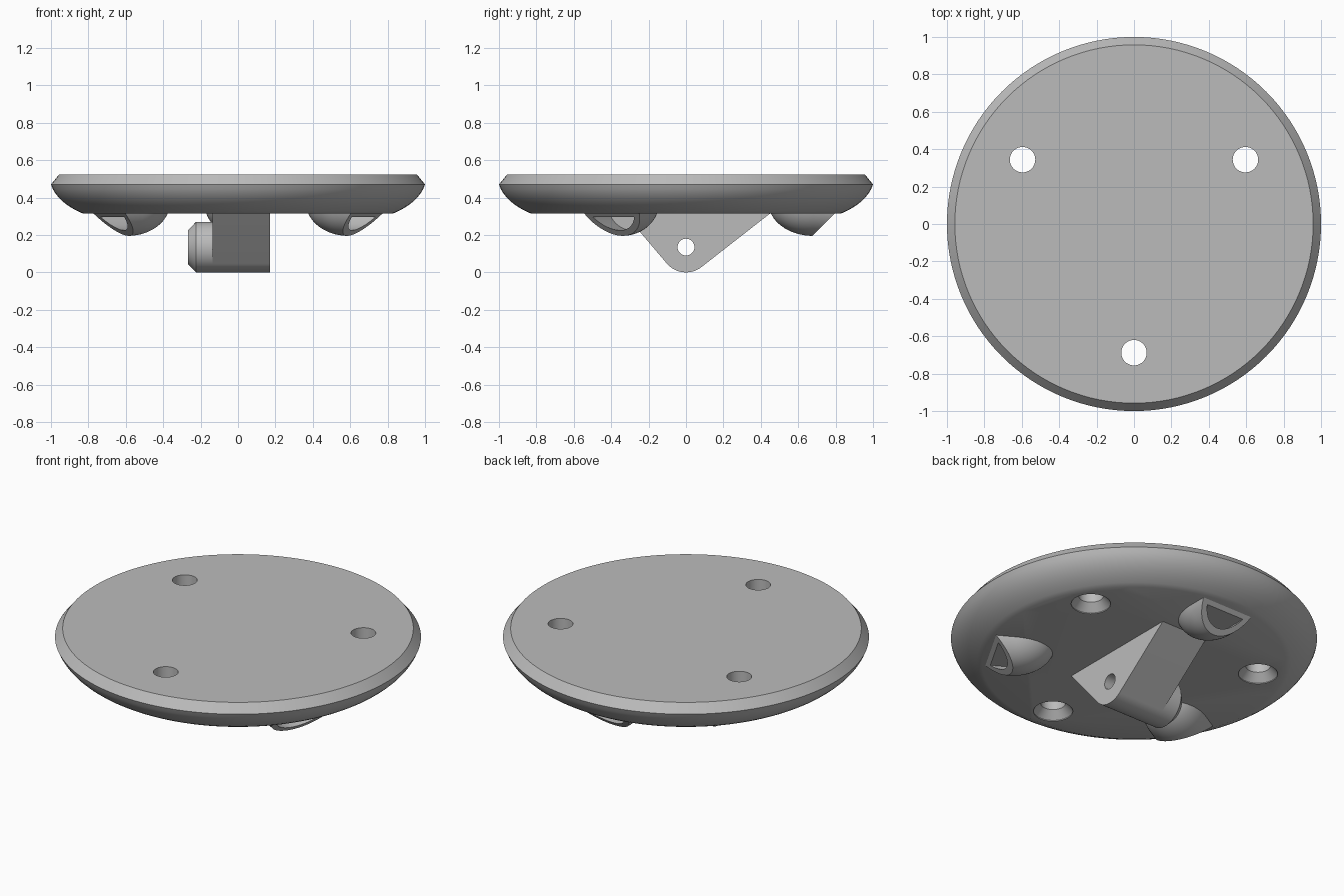
import bpy
import bmesh
from math import radians, sin, cos, pi, atan2, acos, hypot, sqrt
from mathutils import Matrix, Vector

default = bpy.data.objects.get("Cube")
if default:
    bpy.data.objects.remove(default, do_unlink=True)

grey = bpy.data.materials.new("plain grey")
grey.use_nodes = True
COLOUR = (0.5, 0.5, 0.5, 1)
grey.diffuse_color = COLOUR
grey.node_tree.nodes["Principled BSDF"].inputs["Base Color"].default_value = COLOUR

ALONG_X = Matrix.Rotation(radians(90), 4, 'Y')   # turns a z axis into an x axis
BASE = 0.315        # underside of the disc
SINK = 0.335        # parts reach this far into the disc


def loft(rings):
    """Closed solid through equal rings of points."""
    bm = bmesh.new()
    loops = [[bm.verts.new(p) for p in ring] for ring in rings]
    n = len(loops[0])
    for a, b in zip(loops, loops[1:]):
        for i in range(n):
            j = (i + 1) % n
            bm.faces.new((a[i], a[j], b[j], b[i]))
    bm.faces.new(loops[0])
    bm.faces.new(loops[-1])
    bmesh.ops.recalc_face_normals(bm, faces=bm.faces)
    return bm


def lathe(profile, n=64):
    """Solid turned around z from (radius, height) pairs."""
    return loft([[(r * cos(2 * pi * i / n), r * sin(2 * pi * i / n), z)
                  for i in range(n)] for r, z in profile])


def slice_off(bm, point, normal):
    """Remove everything on the normal side of a plane and close the cut."""
    bmesh.ops.bisect_plane(bm, geom=bm.verts[:] + bm.edges[:] + bm.faces[:],
                           plane_co=point, plane_no=normal, clear_outer=True)
    bmesh.ops.holes_fill(bm, edges=[e for e in bm.edges if e.is_boundary])
    bmesh.ops.recalc_face_normals(bm, faces=bm.faces)


def to_object(bm, name, matrix=Matrix()):
    bm.transform(matrix)
    mesh = bpy.data.meshes.new(name)
    bm.to_mesh(mesh)
    bm.free()
    mesh.materials.append(grey)
    ob = bpy.data.objects.new(name, mesh)
    bpy.context.collection.objects.link(ob)
    return ob


def select(ob):
    bpy.ops.object.select_all(action='DESELECT')
    ob.select_set(True)
    bpy.context.view_layer.objects.active = ob


def cut(ob, cutter):
    select(ob)
    mod = ob.modifiers.new("cut", 'BOOLEAN')
    mod.operation = 'DIFFERENCE'
    mod.solver = 'EXACT'
    mod.object = cutter
    bpy.ops.object.modifier_apply(modifier=mod.name)
    bpy.data.objects.remove(cutter, do_unlink=True)


def smooth(ob):
    select(ob)
    bpy.ops.object.shade_smooth_by_angle(angle=radians(28))


# Disc with a rounded underside and a chamfered top rim
rim = [(0.83, BASE)]
for k in range(1, 9):
    t = k / 8
    rim.append((0.83 + 0.17 * sin(t * pi / 2 * 0.8) / sin(pi / 2 * 0.8),
                BASE + 0.155 * (0.6 * t + 0.4 * t * t)))
disc = to_object(lathe(rim + [(0.958, 0.522)], 128), "disc")

# Three countersunk screw holes
for angle in (30, 150, 270):
    place = Matrix.Rotation(radians(angle), 4, 'Z') @ Matrix.Translation((0.688, 0, 0))
    drill = lathe([(0.108, 0.28), (0.108, BASE + 0.005), (0.068, 0.365), (0.068, 0.6)], 48)
    cut(disc, to_object(drill, "screw_cutter", place))
smooth(disc)

# Three bullet-shaped pods, each with a sloping mouth and a hollow pocket
POD_R, POD_Z, POD_S = 0.18, 0.375, 0.68
for name, angle in (("pod_back", 90), ("pod_right", 210), ("pod_left", 330)):
    turn = Matrix.Rotation(radians(angle), 4, 'Z') @ Matrix.Translation((0, 0, POD_Z)) @ ALONG_X
    nose = []
    for k in range(1, 17):
        a = pi / 2 * k / 16
        nose.append((POD_R * sin(a), POD_S - 0.24 * cos(a)))
    back = turn.inverted()
    spin = Matrix.Rotation(radians(angle), 3, 'Z')
    shell = lathe(nose + [(POD_R, 0.95)])
    slice_off(shell, back @ Vector((0, 0, SINK)), back.to_3x3() @ Vector((0, 0, 1)))
    slice_off(shell, back @ (spin @ Vector((0.675, 0, 0.195))),
              back.to_3x3() @ (spin @ Vector((1, 0, -1))))
    pod = to_object(shell, name, turn)
    pocket = lathe([(0.15, 0.58), (0.15, 1.0)])
    slice_off(pocket, back @ Vector((0, 0, 0.295)), back.to_3x3() @ Vector((0, 0, 1)))
    cut(pod, to_object(pocket, "pocket_cutter", turn))
    smooth(pod)

# Wedge bracket: straight sides running tangent into a round nose
R = 0.135


def tangent_angle(y, side):
    dz = BASE - R
    return atan2(dz, y) + side * acos(R / hypot(y, dz))


start = tangent_angle(-0.33, 1)
end = tangent_angle(0.45, -1) + 2 * pi
outline = [(0.45, SINK), (0.45, BASE), ]
outline = [(-0.33, SINK), (-0.33, BASE)]
for k in range(25):
    a = start + (end - start) * k / 24
    outline.append((R * cos(a), R + R * sin(a)))
outline += [(0.45, BASE), (0.45, SINK)]
bracket = to_object(loft([[(x, y, z) for y, z in outline] for x in (-0.135, 0.172)]), "bracket")

# Chamfered round boss on the right side of the bracket
at_pivot = Matrix.Translation((0, 0, R)) @ ALONG_X
boss = to_object(lathe([(0.09, -0.268), (R, -0.224), (R, -0.13)]), "boss", at_pivot)

# Pivot hole through both
for part in (bracket, boss):
    cut(part, to_object(lathe([(0.045, -0.5), (0.045, 0.5)], 32), "pivot_cutter", at_pivot))
    smooth(part)
